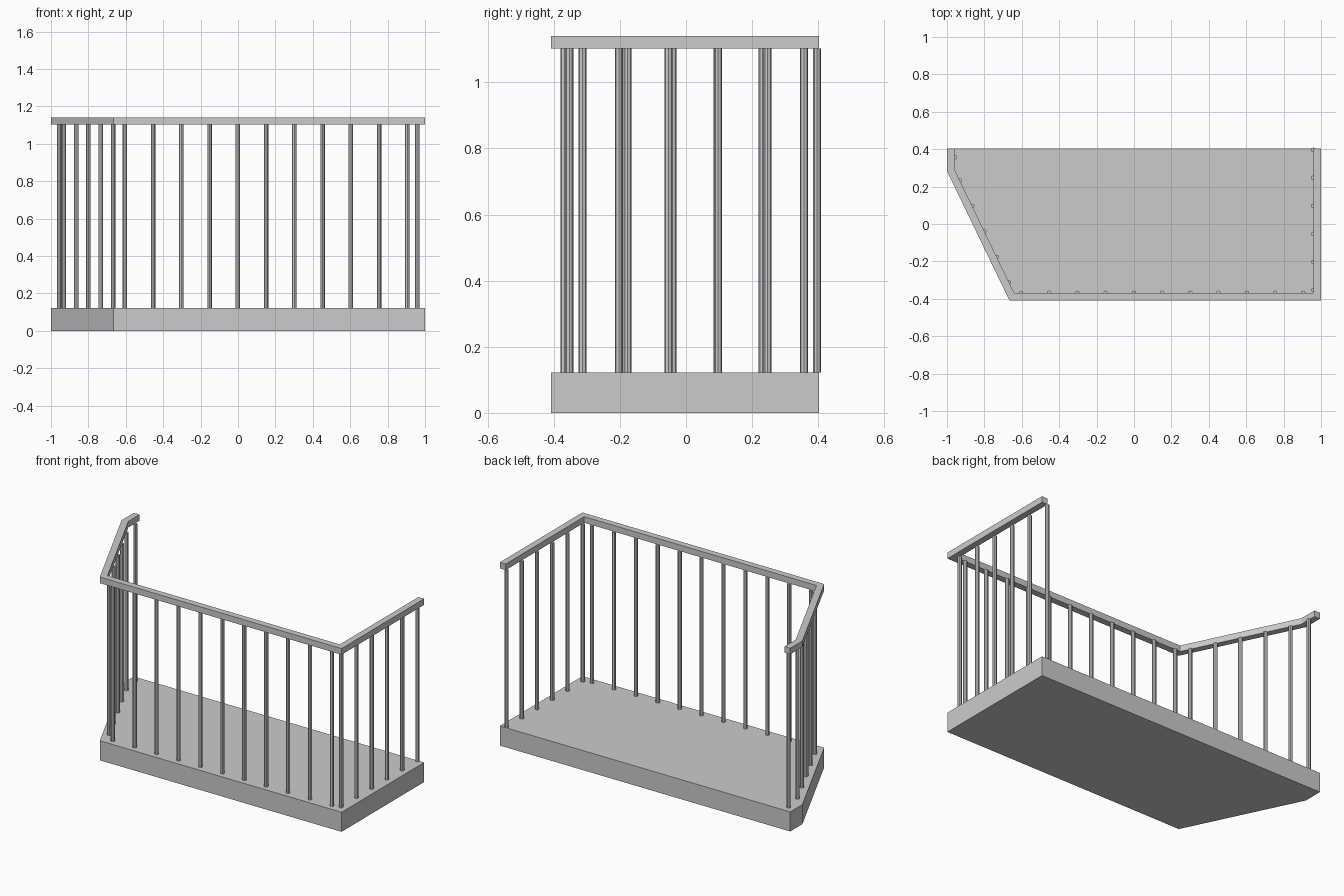
import bpy, bmesh
from mathutils import Vector

if "Cube" in bpy.data.objects:
    bpy.data.objects.remove(bpy.data.objects["Cube"])


def prism(name, outline, z0, z1):
    """Extrude a flat outline (counter-clockwise) from z0 to z1."""
    bm = bmesh.new()
    face = bm.faces.new([bm.verts.new((x, y, z0)) for x, y in outline])
    ext = bmesh.ops.extrude_face_region(bm, geom=[face], use_keep_orig=True)
    verts = [g for g in ext["geom"] if isinstance(g, bmesh.types.BMVert)]
    bmesh.ops.translate(bm, verts=verts, vec=(0, 0, z1 - z0))
    bmesh.ops.recalc_face_normals(bm, faces=bm.faces)
    mesh = bpy.data.meshes.new(name)
    bm.to_mesh(mesh)
    bm.free()
    obj = bpy.data.objects.new(name, mesh)
    bpy.context.collection.objects.link(obj)
    return obj


SLAB_TOP, RAIL_BOTTOM, RAIL_TOP = 0.122, 1.103, 1.141
BACK, FRONT = 0.403, -0.409

# Outer edge shared by floor and handrail; inner edge of the handrail
outer = [(-1, BACK), (-1, 0.283), (-0.666, FRONT), (1, FRONT), (1, BACK)]
inner = [(-0.96, BACK), (-0.96, 0.292), (-0.641, -0.369), (0.96, -0.369), (0.96, BACK)]

# Floor slab and handrail
prism("balcony_floor", outer, 0, SLAB_TOP)
prism("handrail", outer + inner[::-1], RAIL_BOTTOM, RAIL_TOP)


def run(start, end, count):
    """Evenly spaced points from start to end."""
    a, b = Vector(start), Vector(end)
    return [a.lerp(b, i / max(count - 1, 1)) for i in range(count)]


# Balusters: right side, front, slanted side, short left return
points = (run((0.958, 0.397), (0.958, -0.353), 6)
          + run((0.905, -0.368), (-0.605, -0.368), 11)
          + run((-0.668, -0.313), (-0.931, 0.232), 5)
          + run((-0.957, 0.357), (-0.957, 0.357), 1))
for i, p in enumerate(points):
    bpy.ops.mesh.primitive_cylinder_add(
        vertices=8, radius=0.012, depth=RAIL_BOTTOM - SLAB_TOP,
        location=(p.x, p.y, (RAIL_BOTTOM + SLAB_TOP) / 2))
    bpy.context.object.name = f"baluster_{i + 1}"
